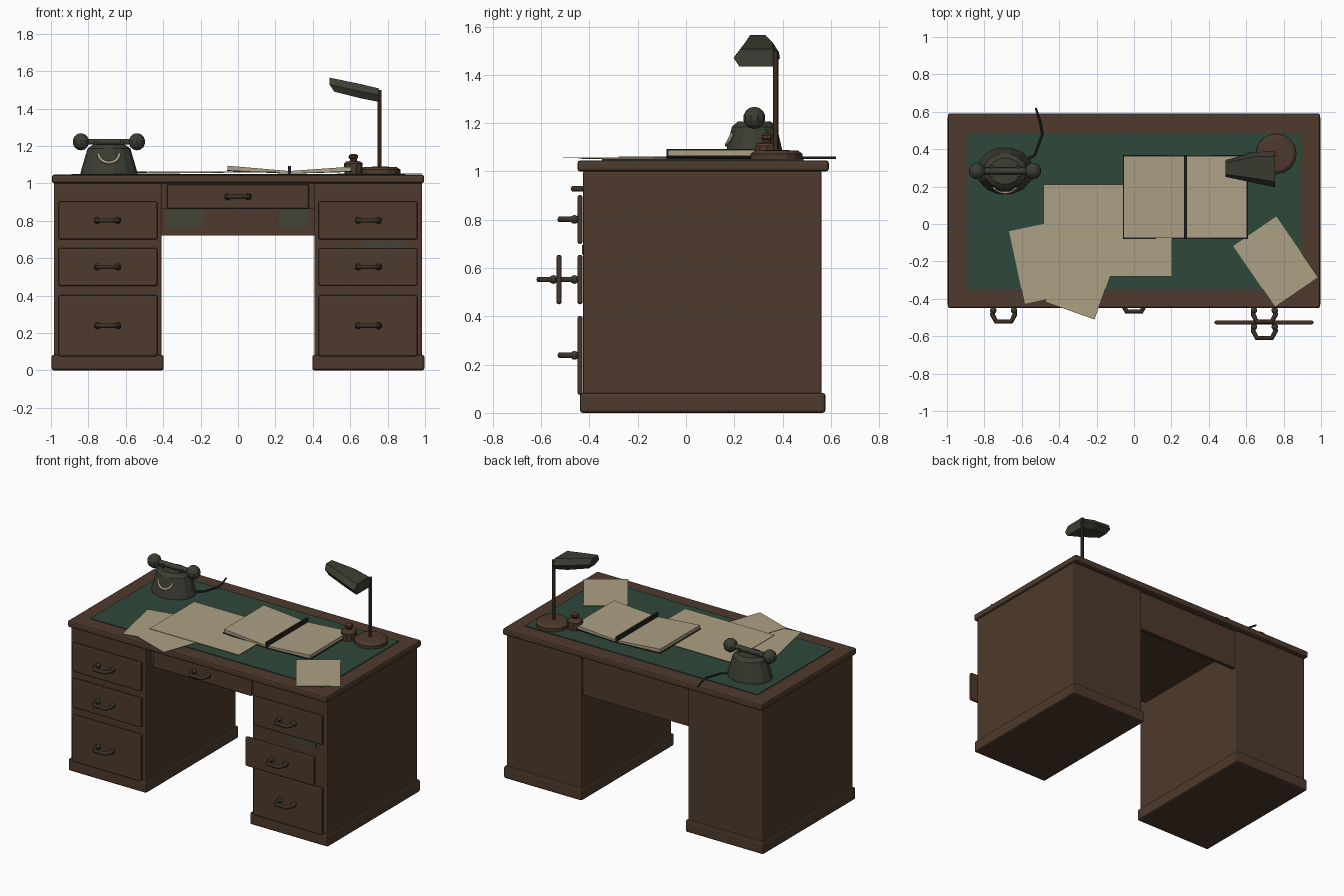
import bpy, bmesh, math
from mathutils import Matrix

cube = bpy.data.objects.get("Cube")
if cube:
    bpy.data.objects.remove(cube, do_unlink=True)


def material(name, rgb):
    m = bpy.data.materials.new(name)
    m.use_nodes = True
    m.diffuse_color = (*rgb, 1)
    m.node_tree.nodes["Principled BSDF"].inputs["Base Color"].default_value = (*rgb, 1)
    return m


WOOD = material("brown wood", (0.076, 0.042, 0.025))
GREEN = material("green leather", (0.027, 0.065, 0.042))
PAPER = material("old paper", (0.42, 0.35, 0.23))
METAL = material("dark olive metal", (0.045, 0.048, 0.033))
BRONZE = material("dark bronze", (0.045, 0.03, 0.02))
BLACK = material("black cloth", (0.015, 0.015, 0.012))
WORN = material("worn green wood", (0.055, 0.058, 0.04))


def finish(name, bm, mat, bevel=0):
    bmesh.ops.recalc_face_normals(bm, faces=bm.faces)
    me = bpy.data.meshes.new(name)
    bm.to_mesh(me)
    bm.free()
    ob = bpy.data.objects.new(name, me)
    bpy.context.collection.objects.link(ob)
    me.materials.append(mat)
    if bevel:
        mod = ob.modifiers.new("Bevel", "BEVEL")
        mod.width, mod.segments = bevel, 2
    return ob


def box(name, x, y, z, mat, bevel=0):
    """Box from (min, max) ranges."""
    bm = bmesh.new()
    bmesh.ops.create_cube(bm, size=1)
    for v in bm.verts:
        for i, (lo, hi) in enumerate((x, y, z)):
            v.co[i] = lo if v.co[i] < 0 else hi
    return finish(name, bm, mat, bevel)


def loft(name, rings, mat):
    """Skin a list of equal-length point rings and cap both ends."""
    bm = bmesh.new()
    loops = [[bm.verts.new(p) for p in ring] for ring in rings]
    n = len(loops[0])
    for a, b in zip(loops, loops[1:]):
        for i in range(n):
            j = (i + 1) % n
            bm.faces.new((a[i], a[j], b[j], b[i]))
    bm.faces.new(loops[0])
    bm.faces.new(loops[-1])
    return finish(name, bm, mat)


def turned(name, x, y, profile, mat, sides=16, squash=1):
    """Turned shape from (radius, height) pairs."""
    steps = [math.tau * i / sides for i in range(sides)]
    return loft(name, [[(x + r * math.cos(a), y + r * squash * math.sin(a), z)
                        for a in steps] for r, z in profile], mat)


def ball(name, centre, r, mat):
    bm = bmesh.new()
    bmesh.ops.create_uvsphere(bm, u_segments=10, v_segments=7, radius=r,
                              matrix=Matrix.Translation(centre))
    return finish(name, bm, mat)


def tube(name, points, r, mat):
    cu = bpy.data.curves.new(name, "CURVE")
    cu.dimensions = "3D"
    cu.bevel_depth, cu.bevel_resolution, cu.use_fill_caps = r, 1, True
    sp = cu.splines.new("POLY")
    sp.points.add(len(points) - 1)
    for p, co in zip(sp.points, points):
        p.co = (*co, 1)
    cu.materials.append(mat)
    ob = bpy.data.objects.new(name, cu)
    bpy.context.collection.objects.link(ob)
    bpy.ops.object.select_all(action="DESELECT")
    ob.select_set(True)
    bpy.context.view_layer.objects.active = ob
    bpy.ops.object.convert(target="MESH")
    return ob


def handle(name, x, y, z):
    half = [(0.055, 0.005), (0.06, -0.035), (0.04, -0.072)]
    pts = [(-a, b) for a, b in half] + half[::-1]
    tube(name, [(x + a, y + b, z) for a, b in pts], 0.013, BRONZE)
    for s in (-1, 1):
        ball(name + "_foot", (x + s * 0.055, y - 0.012, z), 0.018, METAL)


def sheet(name, corner, angle, z, w=0.28, h=0.4):
    """Paper sheet placed by its near left corner and turned by degrees."""
    ob = box(name, (0, w), (0, h), (0, 0.003), PAPER)
    ob.location = (*corner, z)
    ob.rotation_euler.z = math.radians(angle)


# Desk top and writing surface
box("desk_top", (-0.995, 0.995), (-0.45, 0.592), (1.0, 1.046), WOOD, 0.012)
box("writing_surface", (-0.89, 0.895), (-0.347, 0.487), (1.044, 1.051), GREEN)

# Pedestals with three drawers each; one drawer front is pulled out
for side, s in (("left", 1), ("right", -1)):
    def span(a, b):
        return tuple(sorted((s * a, s * b)))
    box(side + "_pedestal", span(0.408, 0.985), (-0.426, 0.562), (0.07, 1.002), WOOD, 0.008)
    box(side + "_plinth", span(0.397, 0.997), (-0.44, 0.578), (0, 0.083), WOOD, 0.012)
    for level, lo, hi in (("top", 0.7, 0.903), ("middle", 0.45, 0.655), ("bottom", 0.075, 0.402)):
        y = -0.515 if (level, s) == ("middle", 1) else -0.428
        name = f"{side}_{level}_drawer"
        box(name, span(0.43, 0.96), (y - 0.022, y), (lo, hi), WOOD, 0.01)
        handle(name + "_handle", s * 0.697, y - 0.022, (lo + hi) / 2)
box("worn_patch", (0.66, 0.9), (-0.43, -0.424), (0.657, 0.695), WORN)

# Centre drawer and back panel
box("centre_case", (-0.41, 0.41), (-0.37, 0.53), (0.865, 1.002), WOOD)
box("centre_drawer", (-0.38, 0.38), (-0.395, -0.365), (0.863, 0.995), WOOD, 0.01)
handle("centre_drawer_handle", 0, -0.395, 0.928)
box("back_panel", (-0.41, 0.41), (0.52, 0.545), (0.722, 1.002), WOOD)
for a, b in ((-0.39, -0.18), (0.22, 0.38)):
    box("panel_worn_patch", (a, b), (0.516, 0.522), (0.76, 0.86), WORN)

# Loose papers
sheet("paper_far_left", (-0.585, -0.43), 12, 1.052)
sheet("paper_front", (-0.475, -0.417), -19.5, 1.055)
sheet("large_paper", (-0.483, -0.28), 0, 1.059, 0.686, 0.49)
sheet("paper_right", (0.76, -0.445), 34.5, 1.053, 0.28, 0.396)
bpy.data.objects["paper_right"].location = (0.53, -0.118, 1.053)
bpy.data.objects["paper_right"].rotation_euler.z = math.radians(-55.5)
bpy.data.objects["paper_right"].scale = (0.396 / 0.28, 0.28 / 0.396, 1)
bpy.data.objects["paper_right"].location = (0.53, -0.118, 1.053)

# Open book: two page blocks rising from a dark spine
for side, s, rise in (("left", -1, 0.03), ("right", 1, 0.025)):
    section = [(0.004, 1.052), (0.33, 1.04 + rise), (0.33, 1.064 + rise), (0.004, 1.066)]
    loft(side + "_book_pages", [[(0.275 + s * a, y, z) for a, z in section]
                                for y in (-0.075, 0.363)], PAPER)
    cover = [(0.0, 1.051), (0.334, 1.036 + rise), (0.334, 1.041 + rise), (0.0, 1.054)]
    loft(side + "_book_cover", [[(0.275 + s * a, y, z) for a, z in cover]
                                for y in (-0.08, 0.368)], BLACK)
box("book_spine", (0.267, 0.283), (-0.08, 0.368), (1.05, 1.093), BLACK)

# Telephone: body, cradle, handset, dial ring and cord
px, py = -0.69, 0.283
turned("telephone_body", px, py, [(0.152, 1.05), (0.15, 1.065), (0.115, 1.185), (0.085, 1.207)],
       METAL, 14, 0.83)
tube("handset_bar", [(px - 0.15, py, 1.222), (px + 0.15, py, 1.222)], 0.018, METAL)
for s in (-1, 1):
    ball("handset_end", (px + s * 0.15, py, 1.222), 0.046, METAL)
    box("handset_cradle", (px + s * 0.07 - 0.01, px + s * 0.07 + 0.01),
        (py - 0.03, py + 0.03), (1.19, 1.225), METAL)
dial = []
for i in range(9):
    a = math.pi * (1 + i / 8)
    dx, z = 0.057 * math.cos(a), 1.16 + 0.05 * math.sin(a)
    r = 0.15 - 0.29 * (z - 1.065)
    dial.append((px + dx, py - 0.83 * math.sqrt(r * r - dx * dx) - 0.001, z))
tube("dial_ring", dial, 0.008, PAPER)
tube("telephone_cord", [(-0.62, 0.31, 1.057), (-0.53, 0.37, 1.057), (-0.49, 0.48, 1.057),
                        (-0.5, 0.54, 1.057), (-0.525, 0.62, 1.057)], 0.006, BLACK)

# Desk lamp: base, post and faceted shade
turned("lamp_base", 0.76, 0.375, [(0.108, 1.05), (0.108, 1.073), (0.09, 1.086), (0.02, 1.09)], WOOD)
turned("lamp_post", 0.756, 0.372, [(0.011, 1.08), (0.011, 1.5)], WOOD, 8)
rings = []
for x, skew, y, w, lo, hi in ((0.49, 0.025, 0.297, 0.045, 1.49, 1.565),
                              (0.645, 0.01, 0.302, 0.083, 1.455, 1.533),
                              (0.755, 0, 0.293, 0.096, 1.435, 1.507)):
    mid = (lo + hi) / 2
    rings.append([(x + skew, y - 0.75 * w, lo), (x + skew, y + 0.75 * w, lo), (x, y + w, mid),
                  (x, y + 0.7 * w, hi), (x, y - 0.7 * w, hi), (x, y - w, mid)])
loft("lamp_shade", rings, METAL)

# Inkwell
turned("inkwell", 0.617, 0.335, [(0.048, 1.05), (0.05, 1.105), (0.04, 1.115), (0.018, 1.12),
                                 (0.018, 1.13), (0.026, 1.137), (0.024, 1.15), (0.01, 1.158)],
       WOOD, 10)
